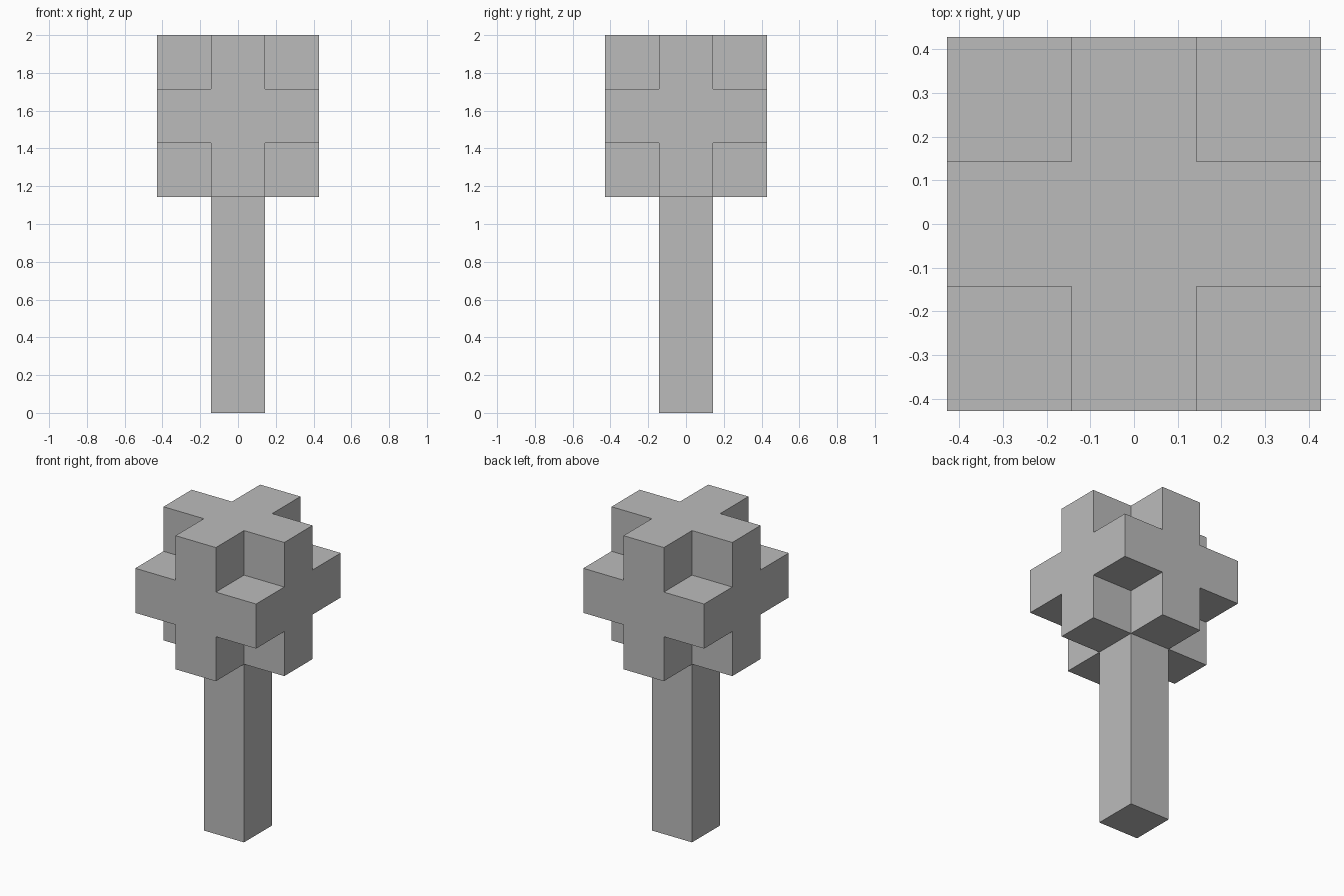
import bpy, bmesh
from itertools import product
from mathutils import Matrix, Vector

cube = bpy.data.objects.get("Cube")
if cube:
    bpy.data.objects.remove(cube, do_unlink=True)

UNIT = 2 / 7          # edge of one block
POST_H = 4 * UNIT     # post is four blocks tall, head is three

# Single flat grey
GREY = (0.5, 0.5, 0.5, 1)
grey = bpy.data.materials.new("plain grey")
grey.use_nodes = True
grey.diffuse_color = GREY
bsdf = next(n for n in grey.node_tree.nodes if n.type == "BSDF_PRINCIPLED")
bsdf.inputs["Base Color"].default_value = GREY


def finish(bm, name):
    """Turn a bmesh into a flat shaded object."""
    bmesh.ops.recalc_face_normals(bm, faces=bm.faces[:])
    mesh = bpy.data.meshes.new(name)
    bm.to_mesh(mesh)
    bm.free()
    mesh.materials.append(grey)
    obj = bpy.data.objects.new(name, mesh)
    bpy.context.collection.objects.link(obj)
    return obj


# Post: square column, open where it meets the head
bm = bmesh.new()
bmesh.ops.create_cube(bm, size=1, matrix=Matrix.Translation((0, 0, POST_H / 2))
                      @ Matrix.Diagonal((UNIT, UNIT, POST_H, 1)))
top = [f for f in bm.faces if f.calc_center_median().z > POST_H - 0.01]
bmesh.ops.delete(bm, geom=top, context="FACES_ONLY")
finish(bm, "post")

# Head: three by three by three blocks with the eight corner blocks left out
blocks = {c for c in product((-1, 0, 1), repeat=3) if 0 in c}
bm = bmesh.new()
for block in blocks:
    for axis, sign in product(range(3), (-1, 1)):
        out = Vector((0, 0, 0))
        out[axis] = sign
        if tuple(int(a + b) for a, b in zip(block, out)) in blocks:
            continue
        # Outer side of this block
        u = Vector((out.y, out.z, out.x))
        v = out.cross(u)
        middle = Vector(block) + out / 2
        corners = [middle + (u * a + v * b) / 2
                   for a, b in ((-1, -1), (1, -1), (1, 1), (-1, 1))]
        bm.faces.new([bm.verts.new(c * UNIT) for c in corners])
bmesh.ops.remove_doubles(bm, verts=bm.verts[:], dist=0.001)
# Merge flush squares into whole cross-shaped faces
bmesh.ops.dissolve_limit(bm, angle_limit=0.02, verts=bm.verts[:], edges=bm.edges[:])
head = finish(bm, "head")
head.location.z = POST_H + 1.5 * UNIT
